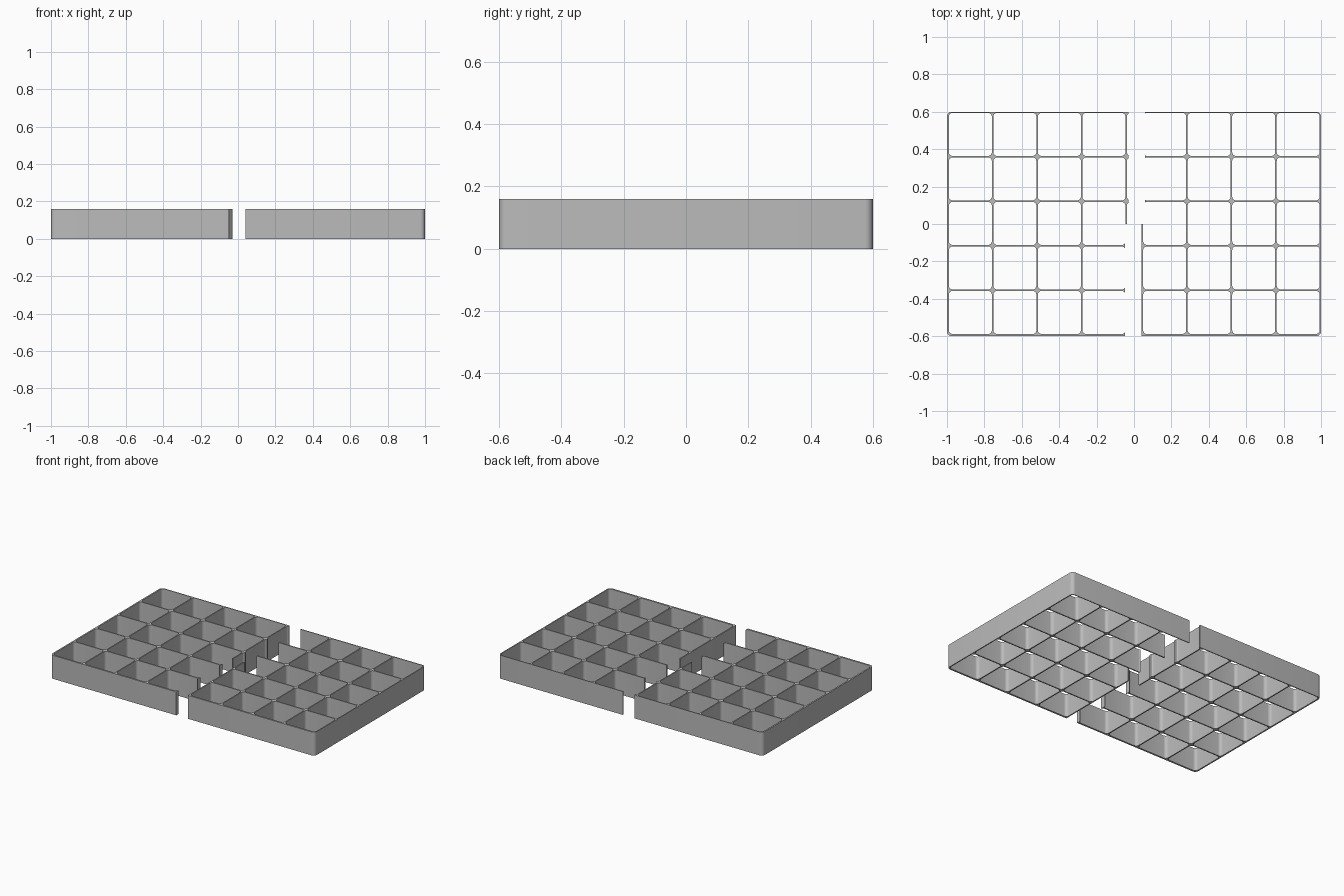
import bpy, bmesh
from math import sin, cos, pi
from mathutils import Vector

if "Cube" in bpy.data.objects:
    bpy.data.objects.remove(bpy.data.objects["Cube"], do_unlink=True)

HEIGHT = 0.16
PITCH = 0.238      # cell spacing
HOLE = 0.23        # cell opening
ROWS = 5
COLUMNS = 4
FRONT_LINE = -0.592

grey = bpy.data.materials.new("grey plastic")
grey.use_nodes = True
grey.diffuse_color = (0.5, 0.5, 0.5, 1)
grey.node_tree.nodes["Principled BSDF"].inputs["Base Color"].default_value = (0.5, 0.5, 0.5, 1)


def fillet(corners, steps=6):
    """Turn (x, y, radius) corners into an outline with rounded corners."""
    outline = []
    for i, (x, y, r) in enumerate(corners):
        p = Vector((x, y))
        if r == 0:
            outline.append(p)
            continue
        u = (Vector(corners[i - 1][:2]) - p).normalized()
        v = (Vector(corners[(i + 1) % len(corners)][:2]) - p).normalized()
        centre = p + r * (u + v)
        for k in range(steps + 1):
            t = pi / 2 * k / steps
            outline.append(centre - r * (v * cos(t) + u * sin(t)))
    return outline


def add_prism(bm, outline, bottom, top):
    low = [bm.verts.new((p.x, p.y, bottom)) for p in outline]
    high = [bm.verts.new((p.x, p.y, top)) for p in outline]
    bm.faces.new(low[::-1])
    bm.faces.new(high)
    for i in range(len(low)):
        j = (i + 1) % len(low)
        bm.faces.new((low[i], low[j], high[j], high[i]))


def make_object(name, bm):
    mesh = bpy.data.meshes.new(name)
    bm.to_mesh(mesh)
    bm.free()
    mesh.materials.append(grey)
    obj = bpy.data.objects.new(name, mesh)
    bpy.context.collection.objects.link(obj)
    return obj


def divider_half(name, corners, first_x):
    # Solid block with the stepped joint edge
    bm = bmesh.new()
    add_prism(bm, fillet(corners), 0, HEIGHT)
    tray = make_object(name, bm)

    # Rounded cell cutters, one extra column passing the joint
    bm = bmesh.new()
    h = HOLE / 2
    for col in range(COLUMNS + 1):
        for row in range(ROWS):
            x = first_x + PITCH * (col + 0.5)
            y = FRONT_LINE + PITCH * (row + 0.5)
            cell = [(x + sx * h, y + sy * h, 0.02)
                    for sx, sy in ((-1, -1), (1, -1), (1, 1), (-1, 1))]
            add_prism(bm, fillet(cell), -0.1, HEIGHT + 0.1)
    cutter = make_object("cell_cutter", bm)
    cutter.hide_render = True

    cut = tray.modifiers.new("cells", 'BOOLEAN')
    cut.operation = 'DIFFERENCE'
    cut.solver = 'EXACT'
    cut.object = cutter
    bpy.ops.object.select_all(action='DESELECT')
    tray.select_set(True)
    bpy.context.view_layer.objects.active = tray
    bpy.ops.object.modifier_apply(modifier=cut.name)
    bpy.data.objects.remove(cutter, do_unlink=True)
    bpy.ops.object.shade_smooth_by_angle()


R = 0.025
# The joint steps sideways at the middle of the depth
a = -0.042
divider_half("right_grid_half", [
    (-1, -0.6, R), (a - 0.005, -0.6, 0), (a - 0.005, 0, 0),
    (a + 0.013, 0, 0), (a + 0.013, 0.6, 0), (-1, 0.6, R)],
    a - COLUMNS * PITCH)
b = 0.045
divider_half("left_grid_half", [
    (b - 0.005, -0.6, 0), (1, -0.6, R), (1, 0.6, R),
    (b + 0.013, 0.6, 0), (b + 0.013, 0, 0), (b - 0.005, 0, 0)],
    b - PITCH)
